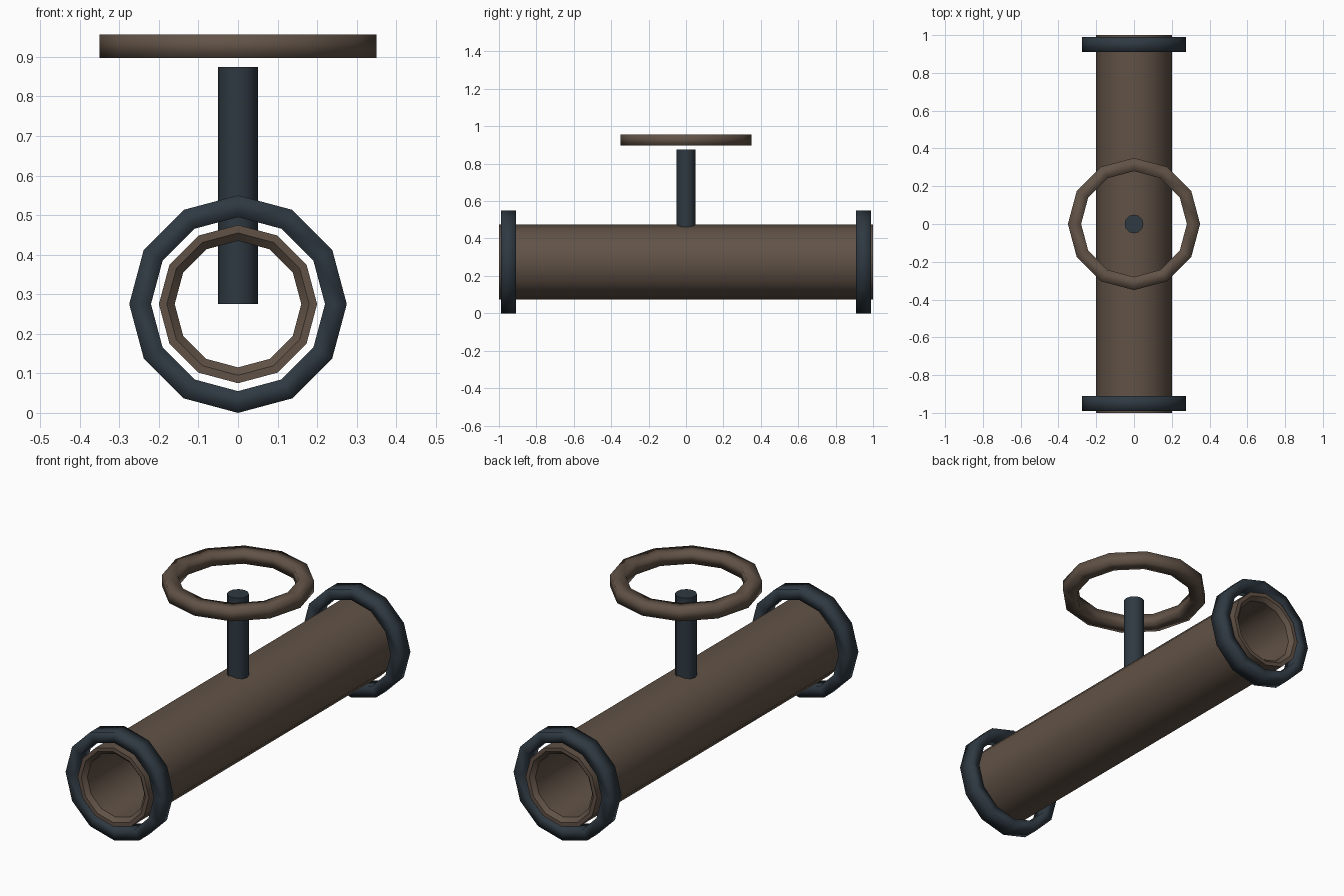
import bpy
from math import cos, sin, pi, radians

cube = bpy.data.objects.get("Cube")
if cube:
    bpy.data.objects.remove(cube, do_unlink=True)

SIDES = 12
AXIS_Z = 0.275


def material(name, rgb):
    mat = bpy.data.materials.new(name)
    mat.use_nodes = True
    mat.diffuse_color = (*rgb, 1)
    mat.node_tree.nodes["Principled BSDF"].inputs["Base Color"].default_value = (*rgb, 1)
    return mat


brown = material("weathered brown", (0.12, 0.085, 0.062))
steel = material("blue grey steel", (0.028, 0.041, 0.054))


def smooth(obj, degrees):
    bpy.ops.object.select_all(action="DESELECT")
    obj.select_set(True)
    bpy.context.view_layer.objects.active = obj
    bpy.ops.object.shade_smooth_by_angle(angle=radians(degrees))


def lathe(name, profile, location, mat, along_y, degrees):
    """Turn a closed (radius, height) outline about z, or about y."""
    n = len(profile)
    verts = []
    for i in range(SIDES):
        a = 2 * pi * i / SIDES
        for r, h in profile:
            x, y = r * cos(a), r * sin(a)
            verts.append((x, -h, y) if along_y else (x, y, h))
    faces = []
    for i in range(SIDES):
        p, q = i * n, (i + 1) % SIDES * n
        for j in range(n):
            k = (j + 1) % n
            faces.append((p + j, q + j, q + k, p + k))
    mesh = bpy.data.meshes.new(name)
    mesh.from_pydata(verts, [], faces)
    mesh.materials.append(mat)
    obj = bpy.data.objects.new(name, mesh)
    obj.location = location
    bpy.context.collection.objects.link(obj)
    smooth(obj, degrees)
    return obj


def band(inner, outer, half):
    return [(outer, -half), (outer, half), (inner, half), (inner, -half)]


# Hollow pipe with a chamfered bore at each end
pipe_outline = [(0.2, -1), (0.2, 1), (0.18, 1), (0.16, 0.98), (0.16, -0.98), (0.18, -1)]
lathe("pipe", pipe_outline, (0, 0, AXIS_Z), brown, True, 40)

# Loose flange rings at both ends
for name, y in (("front_flange", -0.95), ("back_flange", 0.95)):
    lathe(name, band(0.22, 0.275, 0.04), (0, y, AXIS_Z), steel, True, 100)

# Valve stem reaching down to the pipe axis
bpy.ops.mesh.primitive_cylinder_add(vertices=SIDES, radius=0.05, depth=0.6,
                                    location=(0, 0, AXIS_Z + 0.3))
stem = bpy.context.object
stem.name = "valve_stem"
stem.data.materials.append(steel)
smooth(stem, 40)

# Hand wheel floating over the stem
lathe("hand_wheel", band(0.28, 0.35, 0.03), (0, 0, 0.927), brown, False, 100)
